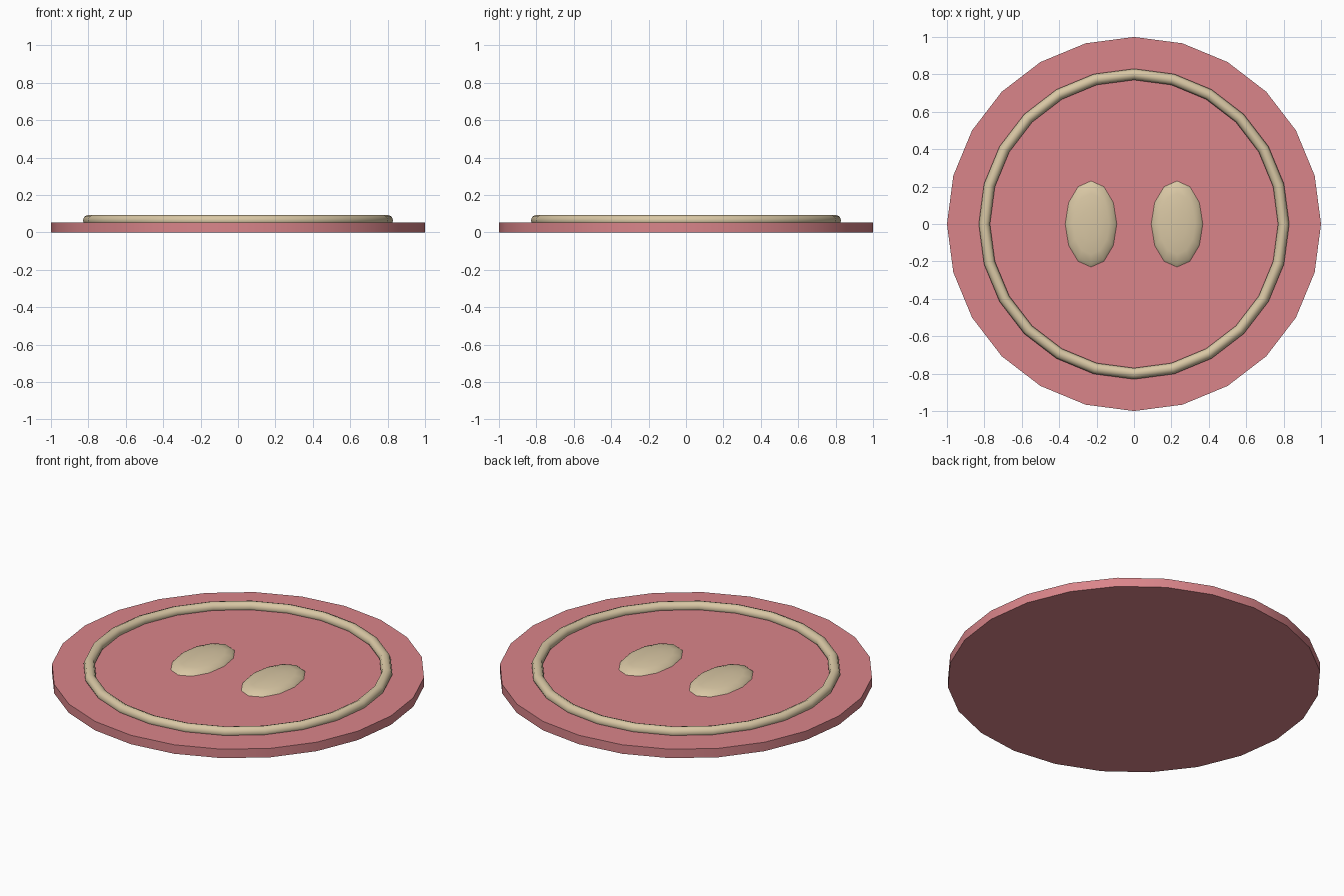
import bpy
import math

cube = bpy.data.objects.get("Cube")
if cube:
    bpy.data.objects.remove(cube, do_unlink=True)


def material(name, rgb):
    mat = bpy.data.materials.new(name)
    mat.use_nodes = True
    mat.diffuse_color = (*rgb, 1)
    bsdf = next(n for n in mat.node_tree.nodes if n.type == 'BSDF_PRINCIPLED')
    bsdf.inputs["Base Color"].default_value = (*rgb, 1)
    bsdf.inputs["Roughness"].default_value = 0.8
    return mat


def finish(name, mat, angle):
    obj = bpy.context.object
    obj.name = obj.data.name = name
    obj.data.materials.append(mat)
    bpy.ops.object.transform_apply(location=False, rotation=True, scale=True)
    bpy.ops.object.shade_smooth_by_angle(angle=math.radians(angle))


pink = material("dusty pink", (0.70, 0.235, 0.255))
cream = material("cream", (0.69, 0.57, 0.37))

THICK = 0.053

# Flat round base
bpy.ops.mesh.primitive_cylinder_add(vertices=24, radius=1, depth=THICK,
                                    location=(0, 0, THICK / 2))
finish("base_disc", pink, 30)

# Raised ring resting on the base
bpy.ops.mesh.primitive_torus_add(major_segments=24, minor_segments=8,
                                 major_radius=0.8, minor_radius=0.03,
                                 location=(0, 0, 0.064))
finish("rim_ring", cream, 60)

# Pair of low oval domes
for side, x in (("left", 0.23), ("right", -0.23)):
    bpy.ops.mesh.primitive_uv_sphere_add(segments=12, ring_count=8, radius=1,
                                         location=(x, 0, THICK))
    bpy.context.object.scale = (0.138, 0.23, 0.034)
    finish(side + "_oval", cream, 60)
